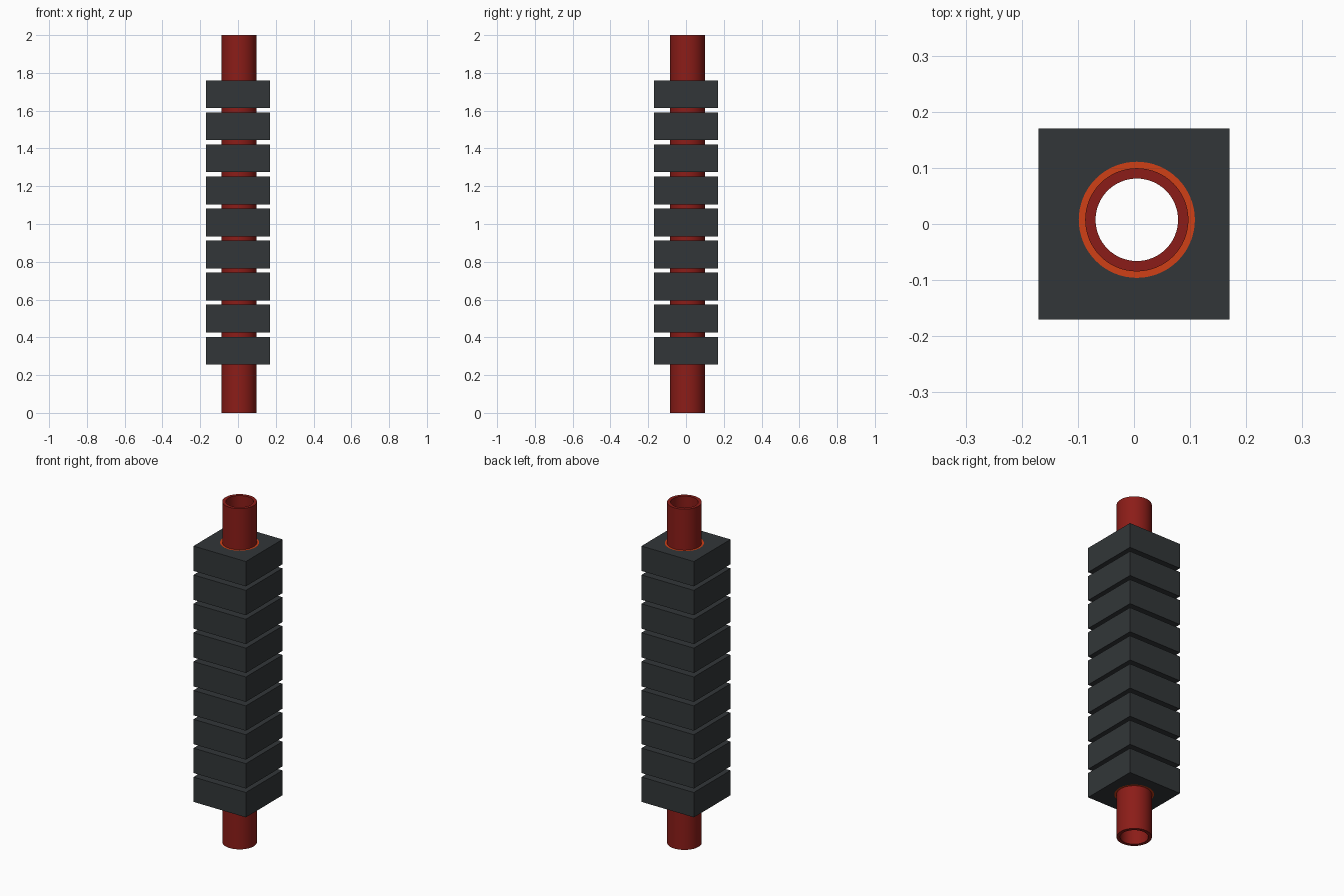
import bpy, bmesh
from math import sin, cos, pi, radians

if "Cube" in bpy.data.objects:
    bpy.data.objects.remove(bpy.data.objects["Cube"])

N = 64                      # sides of the round parts (multiple of 8 hits square corners)
CX, CY = 0.005, 0.0075      # pipe axis
HALF = 0.17                 # half width of a block
R_BORE, R_PIPE, R_SLEEVE = 0.0735, 0.092, 0.1035
COUNT, Z0, PITCH, HEIGHT = 9, 0.257, 0.1695, 0.146


def material(name, rgb):
    m = bpy.data.materials.new(name)
    m.diffuse_color = (*rgb, 1)
    m.use_nodes = True
    m.node_tree.nodes["Principled BSDF"].inputs["Base Color"].default_value = m.diffuse_color
    return m


def circle(r):
    return [(CX + r * cos(2 * pi * i / N), CY + r * sin(2 * pi * i / N)) for i in range(N)]


def square(h):
    pts = []
    for i in range(N):
        c, s = cos(2 * pi * i / N), sin(2 * pi * i / N)
        k = h / max(abs(c), abs(s))
        pts.append((c * k, s * k))
    return pts


def hollow_prism(name, outer, inner, height, mat):
    """Mesh between an outer and an inner outline, extruded upward from z = 0."""
    bm = bmesh.new()
    rings = [[bm.verts.new((x, y, z)) for x, y in pts]
             for pts, z in ((outer, 0), (outer, height), (inner, height), (inner, 0))]
    for k in range(4):
        a, b = rings[k], rings[(k + 1) % 4]
        for i in range(N):
            j = (i + 1) % N
            bm.faces.new((a[i], a[j], b[j], b[i]))
    bmesh.ops.recalc_face_normals(bm, faces=bm.faces)
    me = bpy.data.meshes.new(name)
    bm.to_mesh(me)
    bm.free()
    me.materials.append(mat)
    return me


def place(name, me, z):
    ob = bpy.data.objects.new(name, me)
    ob.location.z = z
    bpy.context.collection.objects.link(ob)
    return ob


dark = material("dark_metal", (0.032, 0.037, 0.040))
red = material("red_copper", (0.26, 0.012, 0.009))
orange = material("orange_copper", (0.63, 0.05, 0.008))

# Long cooling pipe through everything
pipe = place("cooling_pipe", hollow_prism("cooling_pipe", circle(R_PIPE), circle(R_BORE), 2, red), 0)

# Stack of square blocks, each with a thin sleeve around the pipe
block_mesh = hollow_prism("block", square(HALF), circle(R_SLEEVE), HEIGHT, dark)
sleeve_mesh = hollow_prism("sleeve", circle(R_SLEEVE), circle(R_PIPE), HEIGHT, orange)
for n in range(COUNT):
    z = Z0 + n * PITCH
    block = place(f"block_{n + 1}", block_mesh, z)
    sleeve = place(f"sleeve_{n + 1}", sleeve_mesh, z)

# Smooth round walls, sharp rims and corners
for me in (pipe.data, block_mesh, sleeve_mesh):
    bm = bmesh.new()
    bm.from_mesh(me)
    for f in bm.faces:
        f.smooth = True
    for e in bm.edges:
        e.smooth = e.calc_face_angle(0) < radians(30)
    bm.to_mesh(me)
    bm.free()
